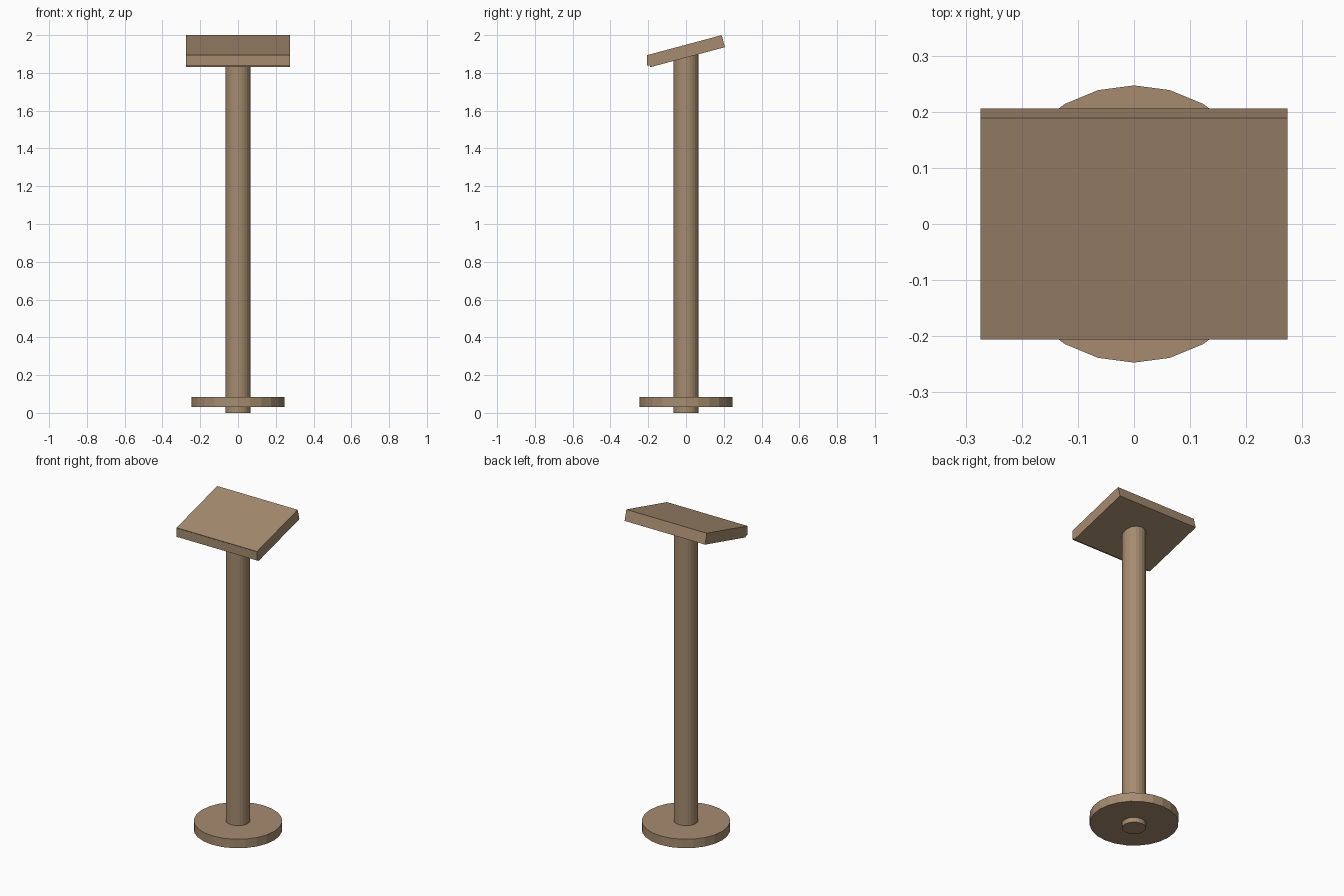
import bpy
import math

cube = bpy.data.objects.get("Cube")
if cube:
    bpy.data.objects.remove(cube, do_unlink=True)

# Single wood colour
wood = bpy.data.materials.new("tan_wood")
wood.use_nodes = True
COLOUR = (0.38, 0.26, 0.16, 1)
wood.diffuse_color = COLOUR
wood.node_tree.nodes["Principled BSDF"].inputs["Base Color"].default_value = COLOUR


def finish(name):
    obj = bpy.context.object
    obj.name = name
    obj.data.materials.append(wood)
    return obj


def disc(name, radius, bottom, top):
    bpy.ops.mesh.primitive_cylinder_add(
        vertices=24, radius=radius, depth=top - bottom,
        location=(0, 0, (bottom + top) / 2))
    return finish(name)


def box(name, size, location, tilt=0):
    bpy.ops.mesh.primitive_cube_add(
        size=1, location=location, rotation=(math.radians(tilt), 0, 0))
    obj = finish(name)
    obj.scale = size
    return obj


# Round foot and the post that passes through it
disc("base_disc", 0.247, 0.03, 0.085)
disc("post", 0.067, 0, 1.915)

# Tilted top board with an upright strip along its front edge
WIDTH = 0.548
box("top_board", (WIDTH, 0.409, 0.066), (0, 0, 1.915), tilt=15)
box("front_strip", (WIDTH, 0.02, 0.052), (0, -0.196, 1.864))
